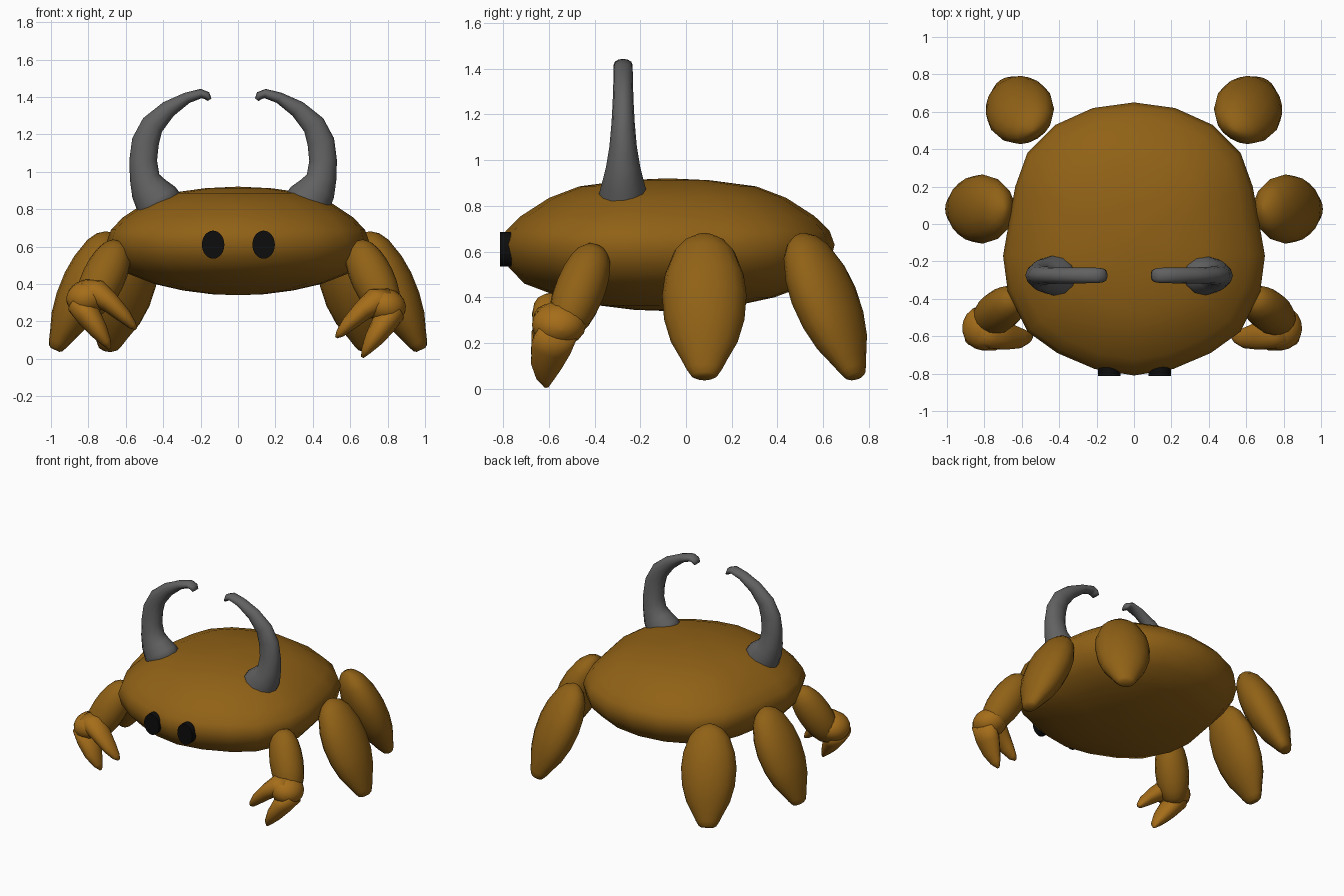
import bpy, bmesh, math
from mathutils import Vector

if "Cube" in bpy.data.objects:
    bpy.data.objects.remove(bpy.data.objects["Cube"])


def material(name, color):
    m = bpy.data.materials.new(name)
    m.diffuse_color = (*color, 1)
    m.use_nodes = True
    m.node_tree.nodes["Principled BSDF"].inputs["Base Color"].default_value = m.diffuse_color
    return m


SHELL = material("brown shell", (0.28, 0.12, 0.008))
CLAW = material("light brown claw", (0.38, 0.155, 0.01))
HORN = material("dark grey horn", (0.12, 0.12, 0.12))
BLACK = material("black eye", (0.004, 0.004, 0.004))


def loft(name, rings, mat):
    """Skin a list of equal-length point rings and close both ends."""
    bm = bmesh.new()
    loops = [[bm.verts.new(p) for p in ring] for ring in rings]
    n = len(loops[0])
    for a, b in zip(loops, loops[1:]):
        for i in range(n):
            j = (i + 1) % n
            bm.faces.new((a[i], a[j], b[j], b[i]))
    for end in (loops[0], loops[-1]):
        mid = sum((v.co for v in end), Vector()) / n
        c = bm.verts.new(mid)
        for i in range(n):
            bm.faces.new((end[i], end[(i + 1) % n], c))
    bmesh.ops.recalc_face_normals(bm, faces=bm.faces)
    for f in bm.faces:
        f.smooth = True
    me = bpy.data.meshes.new(name)
    bm.to_mesh(me)
    bm.free()
    me.materials.append(mat)
    ob = bpy.data.objects.new(name, me)
    bpy.context.collection.objects.link(ob)
    return ob


def sweep(name, path, side, mat, n=14):
    """Path entries: (point, in-plane radius, radius along side)."""
    pts = [Vector(p) for p, _, _ in path]
    rings = []
    for i, (_, ra, rb) in enumerate(path):
        t = (pts[min(i + 1, len(pts) - 1)] - pts[max(i - 1, 0)]).normalized()
        u = t.cross(Vector(side)).normalized()
        v = t.cross(u)
        angles = [2 * math.pi * k / n for k in range(n)]
        rings.append([pts[i] + u * ra * math.cos(a) + v * rb * math.sin(a) for a in angles])
    return loft(name, rings, mat)


LEG_PROFILE = [(-1, .2), (-.97, .31), (-.88, .42), (-.75, .54), (-.5, .79), (-.19, .95),
               (.15, 1), (.44, .93), (.75, .72), (.9, .48), (.98, .2), (1, .04)]
OVAL = [(-math.cos(math.pi * i / 10), max(.03, math.sin(math.pi * i / 10))) for i in range(11)]
CAPSULE = [(t, r ** .7) for t, r in OVAL]


def pod(name, a, b, ra, rb, side, profile, mat):
    """Rounded solid from a (profile -1) to b (profile +1)."""
    a, b = Vector(a), Vector(b)
    path = [(a.lerp(b, (t + 1) / 2), ra * r, rb * r) for t, r in profile]
    return sweep(name, path, side, mat, 16)


# Body: outline seen from above, scaled by a vertical profile
half = [(0, -.81), (.21, -.775), (.41, -.69), (.57, -.575), (.675, -.36), (.70, -.17),
        (.66, .06), (.635, .2), (.57, .38), (.42, .53), (.22, .62), (0, .65)]
outline = half + [(-x, y) for x, y in reversed(half[1:-1])]
profile = [(.01, .92), (.25, .912), (.53, .885), (.71, .835), (.88, .755), (.97, .69), (1, .63),
           (.97, .545), (.86, .46), (.64, .40), (.42, .365), (.2, .345), (.01, .34)]
loft("body", [[(x * s, -.08 + (y + .08) * s, z) for x, y in outline] for s, z in profile], SHELL)

# Eyes: flat oval discs on the front
for label, x in (("left", -.133), ("right", .137)):
    bpy.ops.mesh.primitive_cylinder_add(vertices=32, radius=1, depth=1,
                                        location=(x, -.788, .61), rotation=(math.pi / 2, 0, 0))
    eye = bpy.context.object
    eye.name = label + "_eye"
    eye.scale = (.06, .075, .05)
    eye.data.materials.append(BLACK)
    bpy.ops.object.shade_smooth_by_angle()

for label, s in (("right", 1), ("left", -1)):
    # Middle and rear legs: flattened pods leaning outward
    for part, cx, cy, deg in (("middle", .832, .08, 0), ("rear", .618, .62, 58)):
        d = Vector((s * math.cos(math.radians(deg)), math.sin(math.radians(deg)), 0))
        lean = math.radians(25)
        half_axis = (d * math.sin(lean) - Vector((0, 0, math.cos(lean)))) * .347
        c = Vector((s * cx, cy, .362))
        pod(f"{label}_{part}_leg", c + half_axis, c - half_axis, .127, .185,
            Vector((-d.y, d.x, 0)), LEG_PROFILE, SHELL)

    # Front arm
    pod(label + "_arm", (s * .63, -.39, .62), (s * .81, -.54, .24), .115, .11,
        (0, 1, 0), CAPSULE, SHELL)

    # Claw: palm and two tapering fingers; the left one sits slightly higher
    dx, dz = (0, 0) if s > 0 else (-.02, .045)

    def at(x, y, z):
        return (s * x + dx, y, z + dz)

    pod(label + "_claw_palm", at(.895, -.545, .255), at(.68, -.565, .31), .095, .12,
        (0, 1, 0), OVAL, CLAW)
    sweep(label + "_claw_upper_finger",
          [(at(.80, -.56, .31), .07, .09), (at(.73, -.58, .305), .072, .09),
           (at(.665, -.60, .255), .055, .075), (at(.59, -.61, .185), .04, .055),
           (at(.545, -.605, .135), .024, .032), (at(.525, -.60, .115), .008, .01)],
          (0, 1, 0), CLAW)
    sweep(label + "_claw_lower_finger",
          [(at(.84, -.56, .25), .06, .09), (at(.775, -.59, .18), .066, .09),
           (at(.725, -.61, .105), .05, .07), (at(.685, -.615, .045), .028, .04),
           (at(.665, -.61, .008), .008, .01)],
          (0, 1, 0), CLAW)

    # Horn: tapering hook with a flared foot
    spine = [(.355, .80, .13, .112), (.385, .855, .12, .105), (.425, .91, .10, .09),
             (.447, .97, .08, .075), (.455, 1.06, .074, .06), (.443, 1.16, .073, .051),
             (.405, 1.25, .062, .046), (.32, 1.335, .046, .043), (.22, 1.395, .03, .042),
             (.145, 1.418, .025, .041), (.115, 1.407, .022, .037), (.10, 1.385, .012, .03)]
    shift = 0 if s > 0 else -.052
    sweep(label + "_horn", [((s * x + shift, -.275, z), ra, rb) for x, z, ra, rb in spine],
          (0, 1, 0), HORN, 12)
